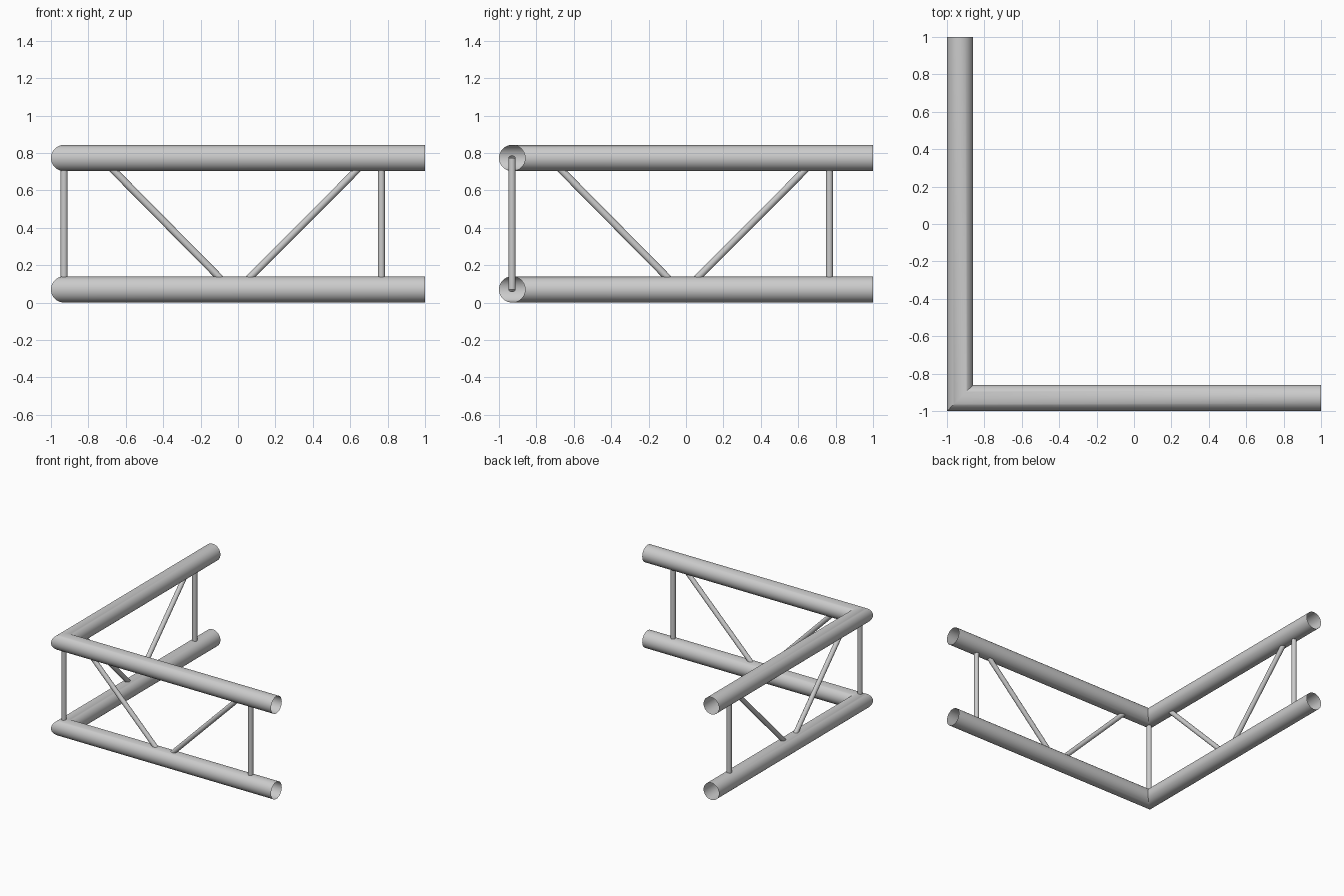
import bpy, bmesh, math
from mathutils import Vector

if "Cube" in bpy.data.objects:
    bpy.data.objects.remove(bpy.data.objects["Cube"])

R, r = 0.07, 0.019            # chord and brace radii
C = -1 + R                    # corner axis position in x and y
LOW, HIGH = R, 0.773          # chord axis heights


def finish(name, bm):
    bmesh.ops.recalc_face_normals(bm, faces=bm.faces)
    me = bpy.data.meshes.new(name)
    bm.to_mesh(me)
    bm.free()
    me.shade_smooth()
    me.set_sharp_from_angle(angle=math.radians(35))
    ob = bpy.data.objects.new(name, me)
    bpy.context.collection.objects.link(ob)
    return ob


def skin(name, rings):
    """Open tube through a list of equal rings of points."""
    bm = bmesh.new()
    vs = [[bm.verts.new(p) for p in ring] for ring in rings]
    n = len(vs[0])
    for a, b in zip(vs, vs[1:]):
        for i in range(n):
            j = (i + 1) % n
            bm.faces.new((a[i], a[j], b[j], b[i]))
    return finish(name, bm)


def circle(radius, n):
    return [(radius * math.cos(2 * math.pi * i / n), radius * math.sin(2 * math.pi * i / n))
            for i in range(n)]


def chord(name, z):
    """L-shaped pipe with a mitred corner and open ends."""
    prof = circle(R, 40)
    skin(name, [[(1, C + o, z + h) for o, h in prof],
                [(C + o, C + o, z + h) for o, h in prof],
                [(C + o, 1, z + h) for o, h in prof]])


def brace(name, a, b):
    a, b = Vector(a), Vector(b)
    q = (b - a).to_track_quat('Z', 'Y')
    prof = [q @ Vector((x, y, 0)) for x, y in circle(r, 24)]
    skin(name, [[a + p for p in prof], [b + p for p in prof]])


# Main pipes
chord("lower_chord", LOW)
chord("upper_chord", HIGH)

# Shared corner post
brace("corner_post", (C, C, LOW), (C, C, HIGH))

# Braces of both wings: (part, lower position, upper position) along the wing
parts = [("inner_diagonal", -0.036, -0.731),
         ("outer_diagonal", 0.0, 0.70),
         ("end_post", 0.767, 0.767)]
for part, s0, s1 in parts:
    brace("front_" + part, (s0, C, LOW), (s1, C, HIGH))
    brace("side_" + part, (C, s0, LOW), (C, s1, HIGH))
